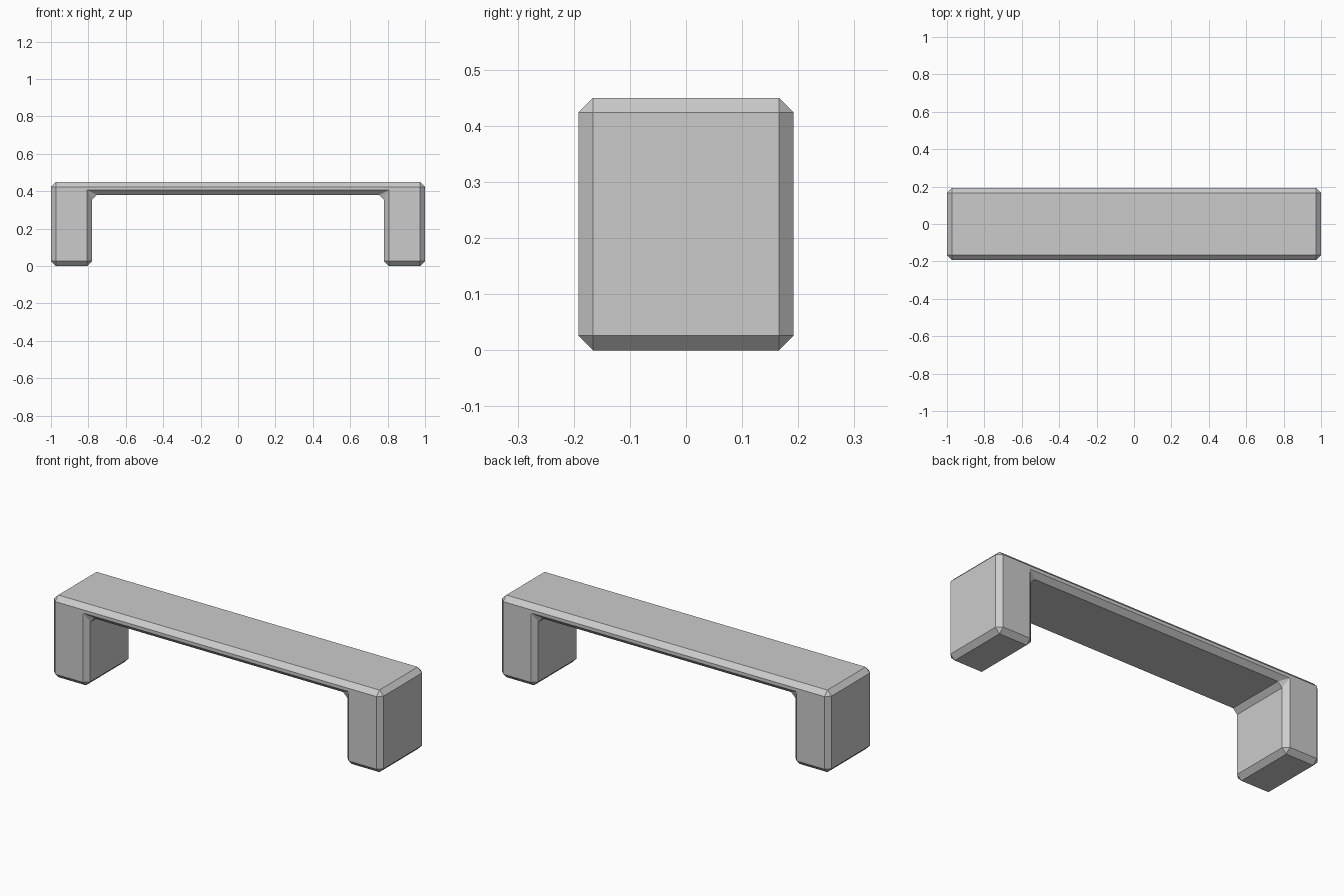
import bpy, bmesh

cube = bpy.data.objects.get("Cube")
if cube:
    bpy.data.objects.remove(cube, do_unlink=True)

HALF_LENGTH, HALF_DEPTH, HEIGHT = 1.0, 0.192, 0.45
INNER_X, UNDERSIDE, CHAMFER = 0.78, 0.38, 0.026

# Plain grey finish
grey = bpy.data.materials.new("light_grey")
grey.use_nodes = True
grey.diffuse_color = (0.6, 0.6, 0.6, 1)
grey.node_tree.nodes["Principled BSDF"].inputs["Base Color"].default_value = (0.6, 0.6, 0.6, 1)

# Bracket profile: one half, mirrored, then extruded through the depth
half = [(INNER_X, UNDERSIDE), (INNER_X, 0), (HALF_LENGTH, 0), (HALF_LENGTH, HEIGHT)]
outline = half + [(-x, z) for x, z in reversed(half)]

bm = bmesh.new()
face = bm.faces.new([bm.verts.new((x, -HALF_DEPTH, z)) for x, z in outline])
extruded = bmesh.ops.extrude_face_region(bm, geom=[face], use_keep_orig=True)
moved = [v for v in extruded["geom"] if isinstance(v, bmesh.types.BMVert)]
bmesh.ops.translate(bm, verts=moved, vec=(0, 2 * HALF_DEPTH, 0))
bmesh.ops.recalc_face_normals(bm, faces=bm.faces)
mesh = bpy.data.meshes.new("handle_bar")
bm.to_mesh(mesh)
bm.free()
mesh.materials.append(grey)

handle = bpy.data.objects.new("handle_bar", mesh)
bpy.context.collection.objects.link(handle)

# Flat chamfer on every edge
bevel = handle.modifiers.new("chamfer", "BEVEL")
bevel.width = CHAMFER
bevel.segments = 1
bevel.limit_method = "ANGLE"
